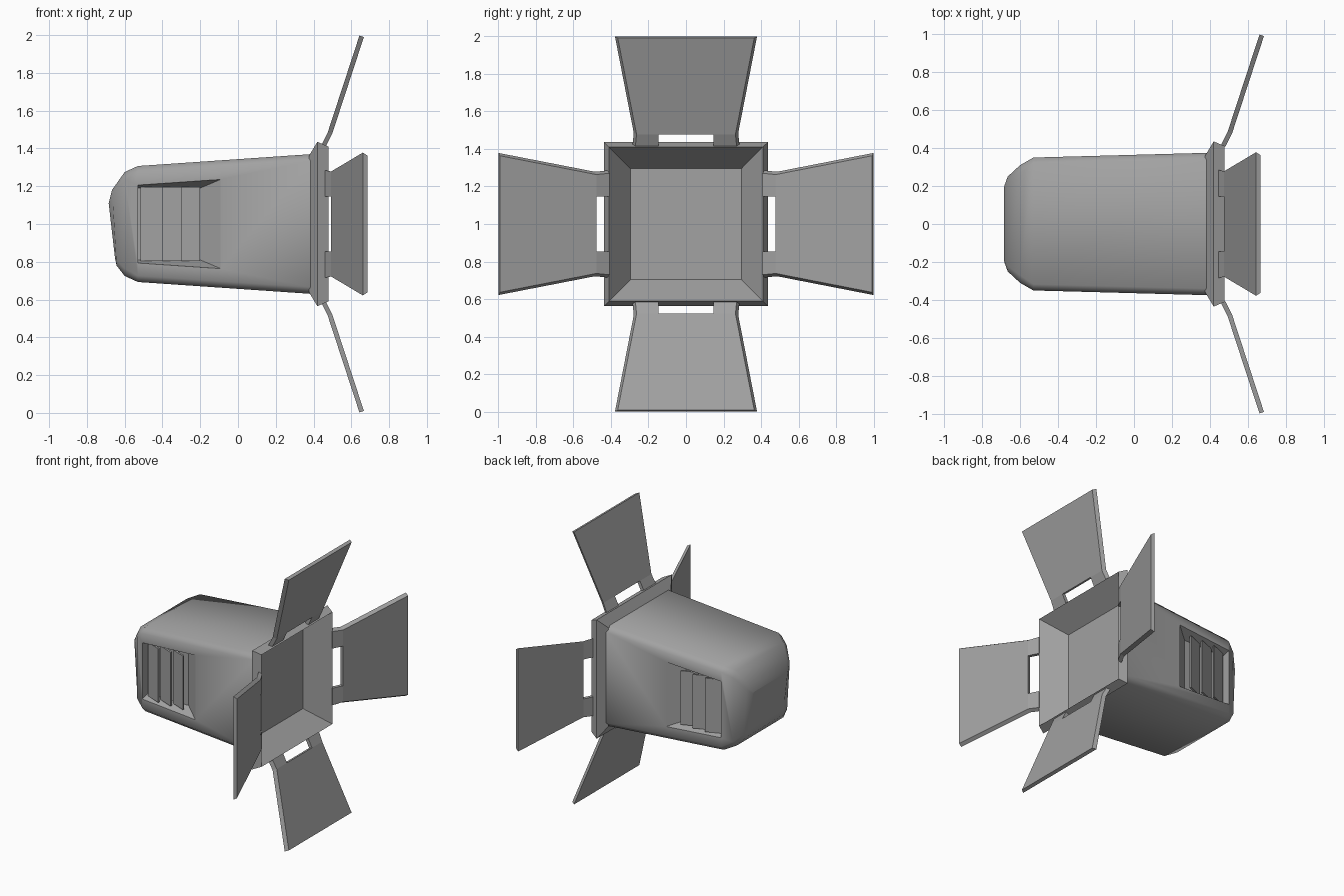
import bpy, bmesh, math
from mathutils import Vector, Matrix

if "Cube" in bpy.data.objects:
    bpy.data.objects.remove(bpy.data.objects["Cube"])

CZ = 1.0  # height of the lamp axis

grey = bpy.data.materials.new("neutral_grey")
grey.use_nodes = True
GREY = (0.36, 0.36, 0.36, 1)
grey.diffuse_color = GREY
grey.node_tree.nodes["Principled BSDF"].inputs["Base Color"].default_value = GREY


def finish(bm, name):
    bmesh.ops.recalc_face_normals(bm, faces=bm.faces)
    mesh = bpy.data.meshes.new(name)
    bm.to_mesh(mesh)
    bm.free()
    mesh.materials.append(grey)
    obj = bpy.data.objects.new(name, mesh)
    bpy.context.collection.objects.link(obj)
    return obj


def loft(bm, loops, cap_start=True, cap_end=True):
    rings = [[bm.verts.new(p) for p in loop] for loop in loops]
    n = len(rings[0])
    for a, b in zip(rings, rings[1:]):
        for i in range(n):
            j = (i + 1) % n
            bm.faces.new((a[i], a[j], b[j], b[i]))
    if cap_start:
        bm.faces.new(rings[0])
    return bm.faces.new(rings[-1]) if cap_end else None


def section(x, hy, hz, c, z=0.0, lean=0.0):
    """Rectangle with cut corners across the axis; lean tilts it along x."""
    pts = []
    for sy, sz in ((1, 1), (-1, 1), (-1, -1), (1, -1)):
        pair = [(sy * hy, sz * (hz - c)), (sy * (hy - c), sz * hz)]
        if sy * sz < 0:
            pair.reverse()
        pts += pair
    return [Vector((x - lean * w, v, CZ + z + w)) for v, w in pts]


def square(x, h):
    return [Vector((x, sy * h, CZ + sz * h)) for sy, sz in ((1, 1), (-1, 1), (-1, -1), (1, -1))]


# Housing: tapered shell, hollow at the mouth, with a wedge-shaped rear
bm = bmesh.new()
back = loft(bm, [
    section(0.30, 0.30, 0.30, 0.03),
    section(0.39, 0.375, 0.37, 0.035),
    section(-0.53, 0.35, 0.307, 0.033),
    section(-0.60, 0.31, 0.275, 0.04),
    section(-0.655, 0.25, 0.20, 0.03, -0.02, 0.06),
    section(-0.668, 0.20, 0.145, 0.012, -0.035, 0.115),
])
bmesh.ops.inset_individual(bm, faces=[back], thickness=0.015, depth=-0.012)
housing = finish(bm, "housing")


# Side vents: sunken pockets cut into the housing
def vent_loop(side, y, x0, x1, h0, h1, dy=0.0):
    return [Vector((x, side * (y + d), CZ + h)) for x, h, d in
            ((x0, -h0, 0), (x1, -h1, dy), (x1, h1, dy), (x0, h0, 0))]


for side, label in ((1, "back"), (-1, "front")):
    bm = bmesh.new()
    loft(bm, [vent_loop(side, 0.285, -0.53, -0.20, 0.19, 0.19),
              vent_loop(side, 0.352, -0.53, -0.09, 0.207, 0.237, 0.012),
              vent_loop(side, 0.42, -0.53, -0.09, 0.207, 0.237)])
    cutter = finish(bm, "vent_cutter_" + label)
    cutter.hide_render = True
    cutter.hide_set(True)
    cut = housing.modifiers.new("vent_" + label, 'BOOLEAN')
    cut.operation = 'DIFFERENCE'
    cut.solver = 'EXACT'
    cut.object = cutter

    # Overlapping slats, raised at the lamp's mouth end
    bm = bmesh.new()
    for x in (-0.20, -0.30, -0.40):
        outline = ((x, 0.352), (x - 0.115, 0.305), (x - 0.115, 0.29), (x, 0.337))
        loft(bm, [[Vector((px, side * py, CZ + z)) for px, py in outline] for z in (-0.197, 0.197)])
    finish(bm, "vent_slats_" + label)

bpy.context.view_layer.objects.active = housing
housing.select_set(True)
bpy.ops.object.shade_smooth_by_angle(angle=math.radians(50))
housing.select_set(False)

# Front frame with sloping inner walls and a flat lens floor
bm = bmesh.new()
loft(bm, [square(0.375, 0.36), square(0.42, 0.435), square(0.478, 0.41), square(0.32, 0.295)],
     cap_start=False)
finish(bm, "front_frame")


# Hinged flaps: a flared panel on two short bent legs
def flap(name, angle, shift):
    bm = bmesh.new()
    rows = []
    for x, r, w in ((0.44, 0.415, 0.285), (0.475, 0.485, 0.278), (0.643, 0.998, 0.378)):
        rows.append([bm.verts.new((x + shift, t, r)) for t in (-w, -0.145, 0.145, w)])
    for i in range(3):
        bm.faces.new((rows[1][i], rows[1][i + 1], rows[2][i + 1], rows[2][i]))
    for i in (0, 2):
        bm.faces.new((rows[0][i], rows[0][i + 1], rows[1][i + 1], rows[1][i]))
    grown = bmesh.ops.extrude_face_region(bm, geom=bm.faces[:], use_keep_orig=True)
    for v in (g for g in grown["geom"] if isinstance(g, bmesh.types.BMVert)):
        v.co += Vector((0.0235, 0, -0.008))
        if abs(v.co.y) > 0.2:
            v.co.y -= math.copysign(0.015, v.co.y)
    bmesh.ops.transform(bm, verts=bm.verts,
                        matrix=Matrix.Translation((0, 0, CZ)) @ Matrix.Rotation(angle, 4, 'X'))
    finish(bm, name)


for k, name in enumerate(("top_flap", "front_flap", "bottom_flap", "back_flap")):
    flap(name, k * math.pi / 2, 0.018 * (k % 2))
